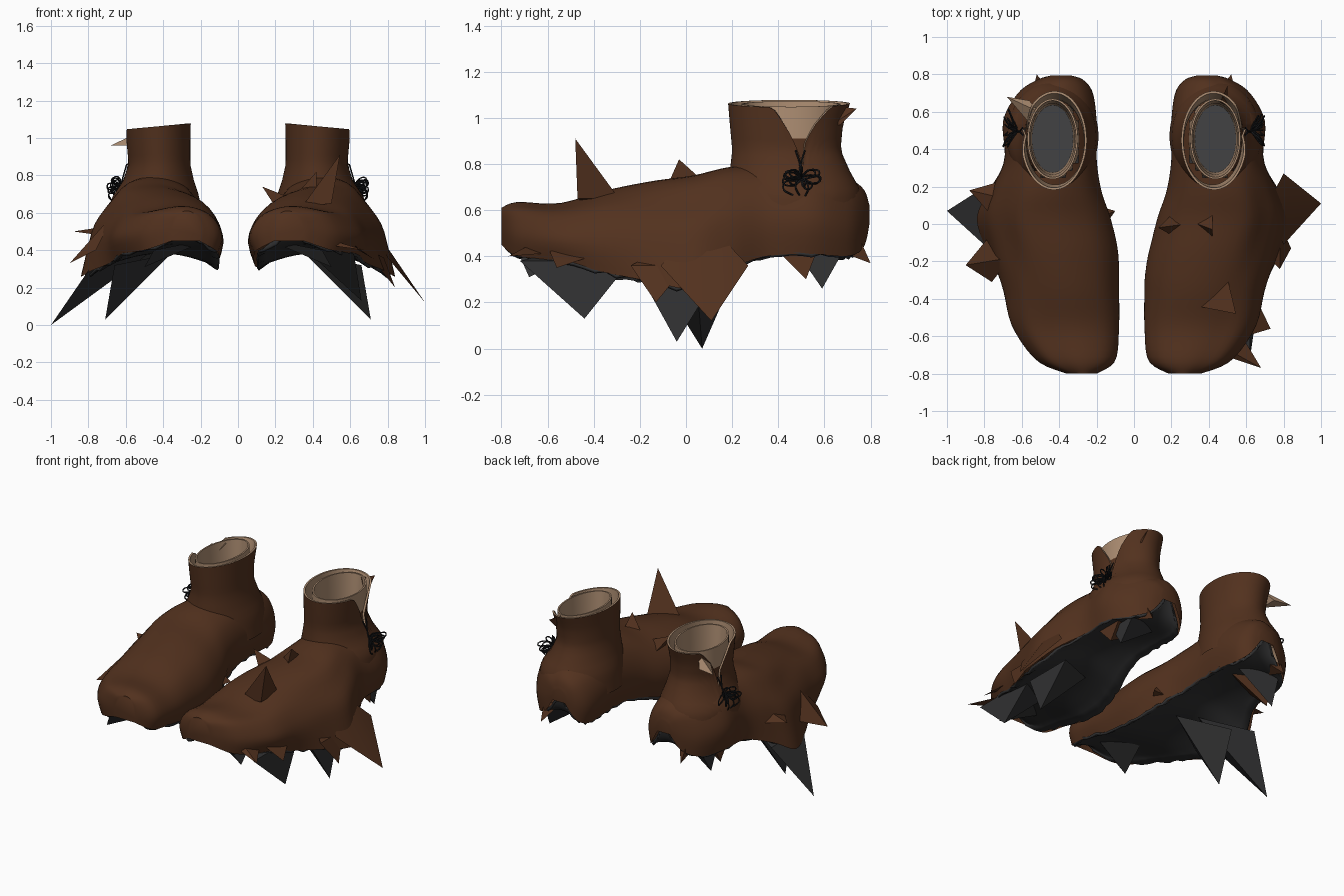
import bpy, bmesh, math, random
from mathutils import Vector

random.seed(4)
cube = bpy.data.objects.get("Cube")
if cube:
    bpy.data.objects.remove(cube)


def material(name, colour):
    mat = bpy.data.materials.new(name)
    mat.use_nodes = True
    mat.diffuse_color = (*colour, 1)
    mat.node_tree.nodes["Principled BSDF"].inputs["Base Color"].default_value = (*colour, 1)
    return mat


LEATHER = material("brown leather", (0.085, 0.031, 0.013))
LINING = material("tan lining", (0.42, 0.27, 0.17))
RUBBER = material("dark grey rubber", (0.03, 0.03, 0.031))
INSOLE = material("grey insole", (0.055, 0.055, 0.056))
CORD = material("black cord", (0.01, 0.011, 0.013))


def spline(rows, count):
    """Resample rows of values smoothly."""
    out = []
    last = len(rows) - 1
    for k in range(count):
        t = k / (count - 1) * last
        i = min(int(t), last - 1)
        f = t - i
        a, b, c, d = (rows[max(0, min(last, i + o))] for o in (-1, 0, 1, 2))
        out.append([q + f / 2 * (r - p + f * (2 * p - 5 * q + 4 * r - s + f * (3 * (q - r) + s - p)))
                    for p, q, r, s in zip(a, b, c, d)])
    return out


def finish(name, bm, mats, side, angle=50):
    """Mirror to the wanted side and make the object."""
    for v in bm.verts:
        v.co.x *= side
    bmesh.ops.recalc_face_normals(bm, faces=bm.faces)
    me = bpy.data.meshes.new(name)
    bm.to_mesh(me)
    bm.free()
    me.shade_smooth()
    me.set_sharp_from_angle(angle=math.radians(angle))
    for m in mats:
        me.materials.append(m)
    ob = bpy.data.objects.new(name, me)
    bpy.context.collection.objects.link(ob)
    return ob


def loft(rings, closed=False, caps=False, rule=None):
    bm = bmesh.new()
    grid = [[bm.verts.new(p) for p in ring] for ring in rings]
    n = len(rings[0])
    for j in range(len(grid) - 1):
        for i in range(n if closed else n - 1):
            k = (i + 1) % n
            f = bm.faces.new((grid[j][i], grid[j][k], grid[j + 1][k], grid[j + 1][i]))
            if rule:
                f.material_index = rule(j, f.calc_center_median())
    if caps:
        bm.faces.new(grid[0])
        bm.faces.new(grid[-1])
    return bm


# Foot stations: y, inner x, outer x, top, inner hem, outer hem, outer flare
STATIONS = spline([
    (-.8, .2, .36, .61, .45, .45, 0), (-.73, .1, .52, .635, .4, .4, 0),
    (-.55, .08, .65, .63, .37, .38, 0), (-.35, .08, .71, .685, .32, .33, .3),
    (-.15, .085, .79, .725, .31, .29, .8), (.03, .125, .84, .75, .34, .26, 1),
    (.18, .175, .78, .785, .38, .34, .8), (.35, .2, .7, .8, .41, .4, .3),
    (.55, .2, .7, .8, .41, .41, 0), (.7, .22, .62, .74, .4, .4, 0),
    (.77, .27, .52, .69, .44, .44, 0), (.795, .34, .44, .62, .54, .54, 0)], 49)


def foot_ring(row):
    y, xi, xo, top, zi, zo, flare = row

    def mix(a, b):
        return a + (b - a) * flare
    section = [(.05, 0), (0, .3), (.03, .58), (.14, .83), (.32, .97), (.5, 1), (.68, .94),
               (mix(.86, .8), mix(.83, .74)), (mix(.97, .9), .55), (mix(1, .95), .3), (mix(.95, 1), 0)]
    return [(xi + (xo - xi) * u, y, zi + (zo - zi) * u + (top - zi - (zo - zi) * u) * h)
            for u, h in spline(section, 31)]


def foot(side):
    """Upper, wider on the inner side of the left boot, open under the shaft."""
    bm = loft([foot_ring(r) for r in STATIONS], caps=True)
    if side > 0:
        for v in bm.verts:
            if v.co.y < -.1:
                v.co.x -= .03 * max(0, 1 - v.co.x / .4) * min(1, (-.1 - v.co.y) * 5)
    inside = []
    for f in bm.faces:
        c = f.calc_center_median()
        if c.z > .6 and ((c.x - .44) / .15) ** 2 + ((c.y - .46) / .21) ** 2 < 1:
            inside.append(f)
    bmesh.ops.delete(bm, geom=inside, context="FACES")
    finish("boot_foot", bm, [LEATHER], side)


def sole_ring(row):
    y, xi, xo, top, zi, zo, flare = row
    ring = []
    for k in range(13):
        u = k / 12
        arch = (.04 + .06 * flare) * math.sin(math.pi * u)
        jag = random.uniform(0, .02) if k in (0, 12) else 0
        ring.append((xi + .025 + (xo - xi - .05) * u, y * .985, zi + (zo - zi) * u + arch - jag + .008))
    return ring


def sole(side):
    ob = finish("boot_sole", loft([sole_ring(r) for r in STATIONS]), [RUBBER], side)
    thick = ob.modifiers.new("thickness", "SOLIDIFY")
    thick.thickness = .015
    thick.offset = 0


# Shaft levels: z, centre x, centre y, radius x, radius y
LEVELS = [(.55, .44, .47, .25, .3), (.68, .44, .47, .235, .29), (.77, .425, .45, .19, .26),
          (.86, .42, .435, .165, .235), (.97, .425, .435, .17, .245), (1.09, .43, .45, .178, .27)]


def shaft_point(z, a, inset=0):
    i = sum(lv[0] <= z for lv in LEVELS[1:-1])
    p, q = LEVELS[i], LEVELS[i + 1]
    f = (z - p[0]) / (q[0] - p[0])
    _, cx, cy, rx, ry = [m + (n - m) * f for m, n in zip(p, q)]
    return (cx + (rx - inset) * math.cos(a), cy + (ry - inset) * math.sin(a), z)


def rim(a):
    """Rim height, with a notch on the outer side."""
    d = abs(math.atan2(math.sin(a - .25), math.cos(a - .25)))
    return min(1.062 - .016 * math.cos(a), .8 + .36 * d ** .6)


def shaft(side):
    angles = [.25 + math.tau * k / 64 for k in range(64)]
    steps = 14
    rings = [[shaft_point(.55 + (rim(a) - .55) * k / steps, a) for a in angles] for k in range(steps + 1)]
    rings += [[shaft_point(.55 + (rim(a) - .55) * k / steps, a, .012) for a in angles]
              for k in range(steps, -1, -1)]
    finish("boot_shaft", loft(rings, True, rule=lambda j, c: int(j >= steps)), [LEATHER, LINING], side)


def tongue(side):
    """Inner sleeve seen through the notch and the opening, brown only low in the notch."""
    rings = []
    for z, rx, ry in [(.52, .15, .22), (.8, .14, .21), (.91, .138, .21), (1.06, .135, .215),
                      (1.06, .125, .205), (.85, .117, .19), (.5, .11, .18)]:
        rings.append([(.435 + rx * math.cos(a), .455 + ry * math.sin(a),
                       z - (.012 * math.cos(a) if z > 1 else 0))
                      for a in (math.tau * k / 48 for k in range(48))])
    finish("boot_tongue", loft(rings, True, rule=lambda j, c: int(j > 1 or c.x < .5)),
           [LEATHER, LINING], side)
    bm = bmesh.new()
    bmesh.ops.create_circle(bm, cap_ends=True, segments=40, radius=1)
    for v in bm.verts:
        v.co = Vector((.435 + v.co.x * .13, .455 + v.co.y * .2, .52))
    finish("insole", bm, [INSOLE], side)


def shards(name, mat, side, items):
    """Torn pointed flaps: base, tip, half width, offset of the third base corner."""
    bm = bmesh.new()
    for base, tip, w, offset in items:
        b = Vector(base)
        pts = [b + Vector(o) for o in ((0, -w, 0), (0, w, 0), offset)]
        a, c, d, e = [bm.verts.new(p) for p in pts + [Vector(tip)]]
        for f in ((a, c, e), (c, d, e), (d, a, e), (a, c, d)):
            bm.faces.new(f)
    finish(name, bm, [mat], side, 20)


def laces(side):
    curve = bpy.data.curves.new("laces", "CURVE")
    curve.dimensions = "3D"
    curve.bevel_depth = .004
    curve.bevel_resolution = 1
    curve.resolution_u = 5
    curve.materials.append(CORD)

    def cord(points):
        sp = curve.splines.new("BEZIER")
        sp.bezier_points.add(len(points) - 1)
        for bp, (x, y, z) in zip(sp.bezier_points, points):
            bp.co = (x * side, y, z)
            bp.handle_left_type = bp.handle_right_type = "AUTO"
    # Flat tangled loops of the bow
    for k in range(12):
        a = k * math.tau / 12
        dy = .1 * math.cos(a) + random.uniform(-.025, .025)
        dz = .03 * math.sin(a) + random.uniform(-.012, .012)
        x = .64 + random.uniform(0, .04)
        cord([(.62, .5, .745), (x, .5 + dy * .6, .76 + dz), (x + .02, .5 + dy, .745 + dz),
              (x, .5 + dy * .5, .725 + dz), (.64, .5, .735)])
    # Loose ends, and cords up the notch
    for dy in (-.07, -.015, .04):
        cord([(.63, .49, .74), (.69, .49 + dy, .7), (.67, .5 + dy * .4, .66)])
    for dy in (-.02, .02):
        cord([(.63, .49, .74), (.615, .495, .79), (.595, .495 + dy, .86)])
    bpy.context.collection.objects.link(bpy.data.objects.new("laces", curve))


UP = (-.1, 0, .2)
LOW = (-.12, 0, .06)
IN = (-.3, 0, .06)
for side in (-1, 1):
    foot(side)
    sole(side)
    shaft(side)
    tongue(side)
    laces(side)
    # Torn edges shared by both boots
    shards("torn_sole", RUBBER, side, [
        ((.66, -.03, .32), (.71, -.04, .03), .17, IN), ((.58, .58, .42), (.6, .59, .26), .1, IN),
        ((.45, -.6, .4), (.5, -.68, .31), .12, IN)])
    shards("torn_heel", LEATHER, side, [
        ((.53, .66, .46), (.52, .8, .37), .1, LOW), ((.6, .48, .43), (.62, .52, .3), .09, IN)])

# Torn edges of the left boot
shards("left_torn_leather", LEATHER, 1, [
    ((.8, .08, .36), (1, .11, .12), .19, UP), ((.63, -.47, .42), (.73, -.56, .35), .12, LOW),
    ((.53, -.62, .42), (.68, -.77, .4), .1, LOW),
    ((.5, -.38, .65), (.545, -.48, .91), .09, (-.16, -.06, -.02)),
    ((.78, -.12, .36), (.84, -.13, .2), .12, LOW), ((.42, 0, .73), (.42, -.03, .82), .07, (-.08, 0, 0)),
    ((.22, 0, .6), (.13, -.02, .74), .07, (.06, 0, .08)), ((.5, .65, .97), (.5, .74, 1.04), .02, (-.04, 0, .08))])
shards("left_torn_sole", RUBBER, 1, [((.62, -.48, .38), (.66, -.44, .13), .24, IN)])
# Torn edges of the right boot
shards("right_torn_leather", LEATHER, -1, [
    ((.76, -.18, .4), (.9, -.22, .33), .13, UP), ((.74, .12, .48), (.88, .18, .5), .1, LOW),
    ((.17, .03, .4), (.1, .07, .42), .06, (.02, 0, .12))])
shards("right_torn_sole", RUBBER, -1, [((.78, .04, .32), (1, .07, 0), .17, IN)])
shards("right_torn_lining", LINING, -1, [((.56, .6, .96), (.68, .68, .96), .06, (-.05, 0, .08))])
